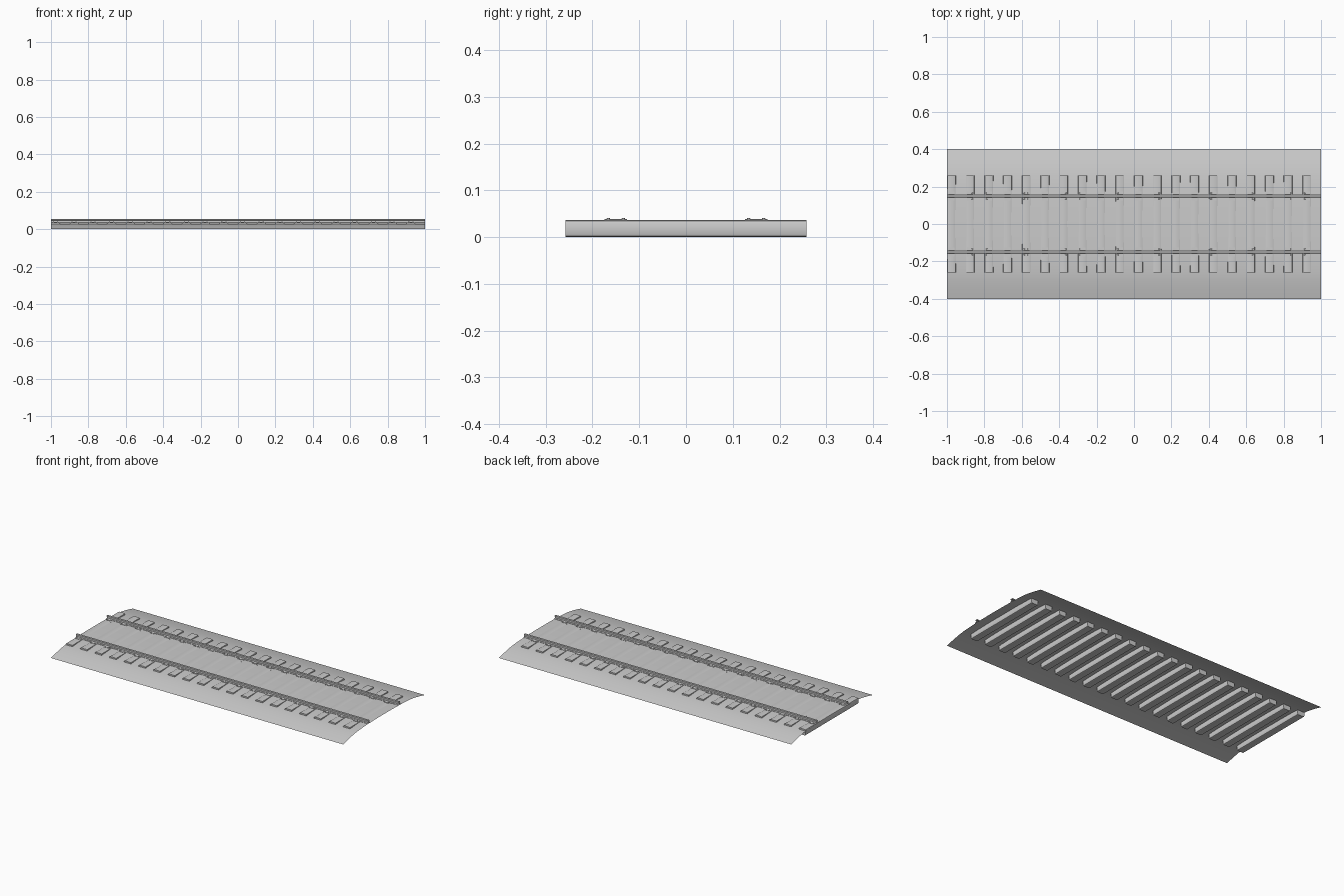
import bpy, bmesh
from mathutils import Matrix

if "Cube" in bpy.data.objects:
    bpy.data.objects.remove(bpy.data.objects["Cube"])


def make_object(name, bm, angle=0.6):
    bmesh.ops.recalc_face_normals(bm, faces=bm.faces[:])
    me = bpy.data.meshes.new(name)
    bm.to_mesh(me)
    bm.free()
    ob = bpy.data.objects.new(name, me)
    bpy.context.collection.objects.link(ob)
    bpy.ops.object.select_all(action='DESELECT')
    ob.select_set(True)
    bpy.context.view_layer.objects.active = ob
    bpy.ops.object.shade_smooth_by_angle(angle=angle)
    return ob


def sweep(bm, profile, x0, x1, closed):
    """Open-ended shell made from a (y, z) profile running along x."""
    rows = [[bm.verts.new((x, y, z)) for y, z in profile] for x in (x0, x1)]
    n = len(profile)
    for i in range(n if closed else n - 1):
        j = (i + 1) % n
        bm.faces.new((rows[0][i], rows[1][i], rows[1][j], rows[0][j]))


def box(bm, centre, size):
    m = Matrix.Translation(centre) @ Matrix.Diagonal((*size, 1))
    return bmesh.ops.create_cube(bm, size=1, matrix=m)['verts']


SLEEPERS = [-0.976 + 0.1 * i for i in range(20)]
RAIL_Y = 0.15

# ballast bed: thin arched sheet, open underneath
half = [(0.4, 0.0), (0.35, 0.0125), (0.30, 0.0225), (0.26, 0.028),
        (0.20, 0.032), (0.13, 0.0345), (0.06, 0.0357)]
bm = bmesh.new()
sweep(bm, [(-y, z) for y, z in half] + [(0, 0.036)] + half[::-1], -1, 1, False)
bed = make_object("ballast_bed", bm)
if bed.data.polygons[0].normal.z < 0:
    bed.data.flip_normals()

# sleepers: long bars with softened lengthwise edges
bm = bmesh.new()
for x in SLEEPERS:
    box(bm, (x, 0, 0.0185), (0.047, 0.516, 0.037))
long_edges = [e for e in bm.edges if abs(e.verts[0].co.y - e.verts[1].co.y) > 0.1]
bmesh.ops.bevel(bm, geom=long_edges, offset=0.007, segments=2, profile=0.5, affect='EDGES')
make_object("sleepers", bm)

# rails: foot, web and head section, open at the ends
side = [(0.011, 0.036), (0.011, 0.038), (0.003, 0.040), (0.003, 0.047),
        (0.0075, 0.049), (0.0075, 0.053), (0.006, 0.0545)]
section = side + [(-y, z) for y, z in side[::-1]]
for label, s in (("front", -1), ("back", 1)):
    bm = bmesh.new()
    sweep(bm, [(s * RAIL_Y + y, z) for y, z in section], -1, 1, True)
    make_object(label + "_rail", bm)

# fastening plates with four bolts each
plates, bolts = bmesh.new(), bmesh.new()
for x in SLEEPERS:
    for ry in (-RAIL_Y, RAIL_Y):
        box(plates, (x, ry, 0.0377), (0.032, 0.048, 0.0024))
        for dx in (-0.011, 0.011):
            for dy in (-0.016, 0.016):
                bmesh.ops.create_cone(
                    bolts, cap_ends=True, segments=6, radius1=0.004, radius2=0.003,
                    depth=0.004, matrix=Matrix.Translation((x + dx, ry + dy, 0.0392)))
make_object("fastening_plates", plates)
make_object("bolts", bolts)
